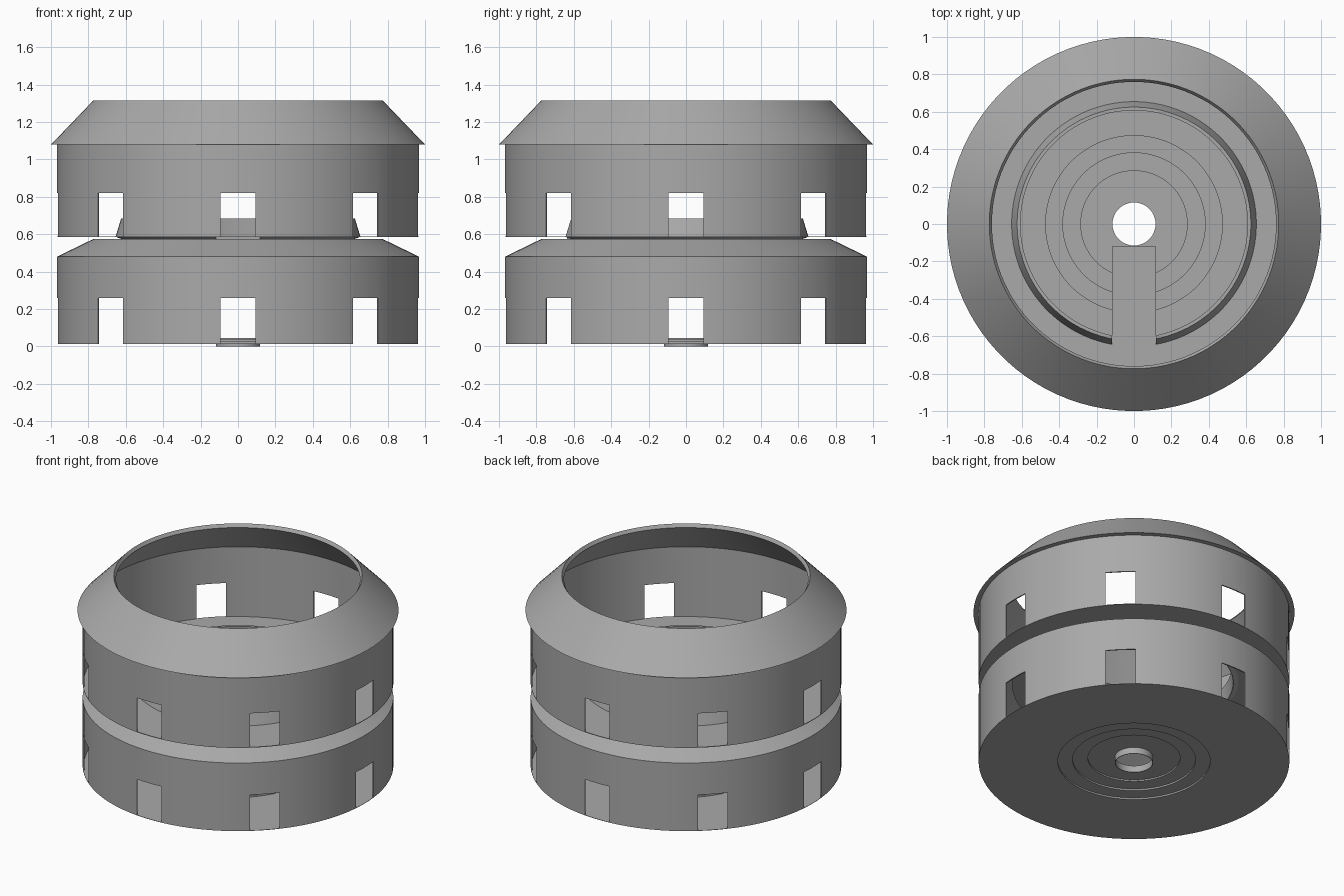
import bpy, bmesh, math
from mathutils import Matrix, Vector

if "Cube" in bpy.data.objects:
    bpy.data.objects.remove(bpy.data.objects["Cube"], do_unlink=True)

SEGMENTS = 96
WALL_R, WALL_T = 0.968, 0.008
WINDOW_W = 0.188

grey = bpy.data.materials.new("plain_grey")
grey.use_nodes = True
grey.diffuse_color = (0.4, 0.4, 0.4, 1)
grey.node_tree.nodes["Principled BSDF"].inputs["Base Color"].default_value = (0.4, 0.4, 0.4, 1)


def finish(name, bm, smooth=True):
    bmesh.ops.recalc_face_normals(bm, faces=bm.faces)
    mesh = bpy.data.meshes.new(name)
    bm.to_mesh(mesh)
    bm.free()
    mesh.materials.append(grey)
    obj = bpy.data.objects.new(name, mesh)
    bpy.context.collection.objects.link(obj)
    if smooth:
        shade(obj)
    return obj


def shade(obj):
    bpy.ops.object.select_all(action="DESELECT")
    obj.select_set(True)
    bpy.context.view_layer.objects.active = obj
    bpy.ops.object.shade_smooth_by_angle(angle=math.radians(20))


def lathe(name, profile, smooth=True):
    """Spin a closed (radius, height) profile around z."""
    bm = bmesh.new()
    rings = []
    for i in range(SEGMENTS):
        a = math.tau * (i + 0.5) / SEGMENTS
        rings.append([bm.verts.new((r * math.cos(a), r * math.sin(a), z)) for r, z in profile])
    n = len(profile)
    for i, ring in enumerate(rings):
        nxt = rings[(i + 1) % SEGMENTS]
        for j in range(n):
            k = (j + 1) % n
            bm.faces.new((ring[j], nxt[j], nxt[k], ring[k]))
    return finish(name, bm, smooth)


def add_box(bm, centre, size, turn=0.0):
    matrix = (Matrix.Rotation(turn, 4, "Z") @ Matrix.Translation(Vector(centre))
              @ Matrix.Diagonal((*size, 1)))
    bmesh.ops.create_cube(bm, size=1, matrix=matrix)


def cut(obj, bm):
    """Subtract the boxes in bm and bake the result."""
    cutter = finish("cutter", bm, False)
    cutter.hide_render = True
    mod = obj.modifiers.new("cut", "BOOLEAN")
    mod.operation, mod.solver, mod.object = "DIFFERENCE", "EXACT", cutter
    bpy.ops.object.select_all(action="DESELECT")
    obj.select_set(True)
    bpy.context.view_layer.objects.active = obj
    bpy.ops.object.modifier_apply(modifier=mod.name)
    bpy.data.objects.remove(cutter, do_unlink=True)
    shade(obj)


def drum_wall(name, bottom, top, window_top):
    """Thin cylinder wall with eight notches open at the bottom."""
    inner = WALL_R - WALL_T
    wall = lathe(name, [(WALL_R, bottom), (WALL_R, top), (inner, top), (inner, bottom)], False)
    bm = bmesh.new()
    low = bottom - 0.05
    for i in range(8):
        add_box(bm, (WALL_R, 0, (low + window_top) / 2),
                (0.3, WINDOW_W, window_top - low), math.tau * i / 8)
    cut(wall, bm)


# Walls of the two tiers
drum_wall("lower_wall", 0.014, 0.48, 0.26)
drum_wall("upper_wall", 0.587, 1.08, 0.82)

# Sloping shoulders above each wall
lathe("lower_shoulder", [(WALL_R, 0.48), (0.772, 0.575), (0.757, 0.562), (0.955, 0.468)])
lathe("top_cone", [(1.0, 1.08), (0.774, 1.315), (0.76, 1.293), (0.955, 1.07), (0.962, 1.08)])

# Lower floor, a thin sheet stepping up to the centre
steps = [(WALL_R, 0.012), (0.475, 0.012), (0.475, 0.023), (0.383, 0.023),
         (0.383, 0.034), (0.287, 0.034), (0.287, 0.044), (0.115, 0.044)]
lathe("lower_floor", steps + [(r, z + 0.002) for r, z in reversed(steps)])

# Short pipe through the middle of the lower floor
lathe("centre_pipe", [(0.119, 0.0), (0.119, 0.045), (0.115, 0.045), (0.115, 0.0)])

# Upper floor ring
lathe("upper_floor", [(WALL_R, 0.584), (WALL_R, 0.588), (0.63, 0.588), (0.63, 0.584)])

# Tapered collar around the opening, slotted at the front
collar = lathe("collar", [(0.655, 0.586), (0.625, 0.685), (0.607, 0.685),
                          (0.617, 0.575), (0.625, 0.575)], False)
slot = bmesh.new()
add_box(slot, (0, -0.65, 0.65), (0.234, 0.5, 0.2))
cut(collar, slot)

# Tongue reaching from the upper floor to the centre
tongue = bmesh.new()
add_box(tongue, (0, -0.3775, 0.5815), (0.234, 0.515, 0.013))
finish("tongue", tongue, False)
